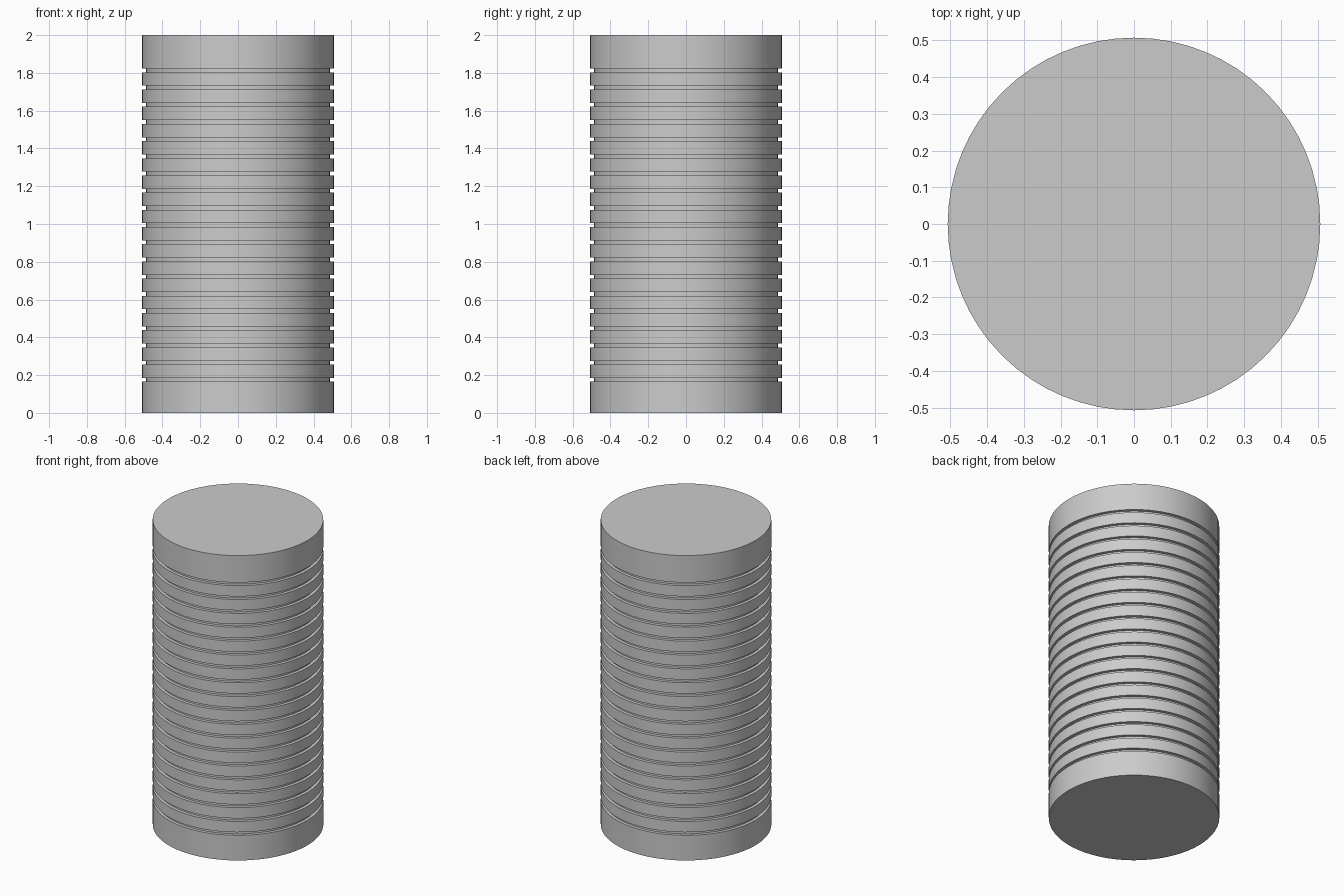
import bpy
import bmesh
import math

SIDES = 64
RADIUS, GROOVE_RADIUS, HEIGHT = 0.507, 0.487, 2.0
GROOVES, FIRST, STEP, WIDTH = 19, 0.175, 0.091, 0.02

cube = bpy.data.objects.get("Cube")
if cube:
    bpy.data.objects.remove(cube, do_unlink=True)

# Plain grey finish
grey = bpy.data.materials.new("light_grey")
grey.use_nodes = True
colour = (0.6, 0.6, 0.6, 1.0)
grey.diffuse_color = colour
grey.node_tree.nodes["Principled BSDF"].inputs["Base Color"].default_value = colour

# Side profile: straight wall with evenly spaced square grooves
profile = [(RADIUS, 0.0)]
for i in range(GROOVES):
    low = FIRST + i * STEP - WIDTH / 2
    high = low + WIDTH
    profile += [(RADIUS, low), (GROOVE_RADIUS, low),
                (GROOVE_RADIUS, high), (RADIUS, high)]
profile.append((RADIUS, HEIGHT))

# Turn the profile into rings, bridge them and cap both ends
bm = bmesh.new()
angles = [2 * math.pi * i / SIDES for i in range(SIDES)]
rings = [[bm.verts.new((r * math.cos(a), r * math.sin(a), z)) for a in angles]
         for r, z in profile]
for lower, upper in zip(rings, rings[1:]):
    for i in range(SIDES):
        j = (i + 1) % SIDES
        bm.faces.new((lower[i], lower[j], upper[j], upper[i]))
bm.faces.new(rings[0][::-1])
bm.faces.new(rings[-1])

mesh = bpy.data.meshes.new("grooved_cylinder")
bm.to_mesh(mesh)
bm.free()
mesh.materials.append(grey)
cylinder = bpy.data.objects.new("grooved_cylinder", mesh)
bpy.context.collection.objects.link(cylinder)

# Smooth around the wall, crisp at rims and grooves
bpy.ops.object.select_all(action="DESELECT")
cylinder.select_set(True)
bpy.context.view_layer.objects.active = cylinder
bpy.ops.object.shade_smooth_by_angle(angle=math.radians(30))
